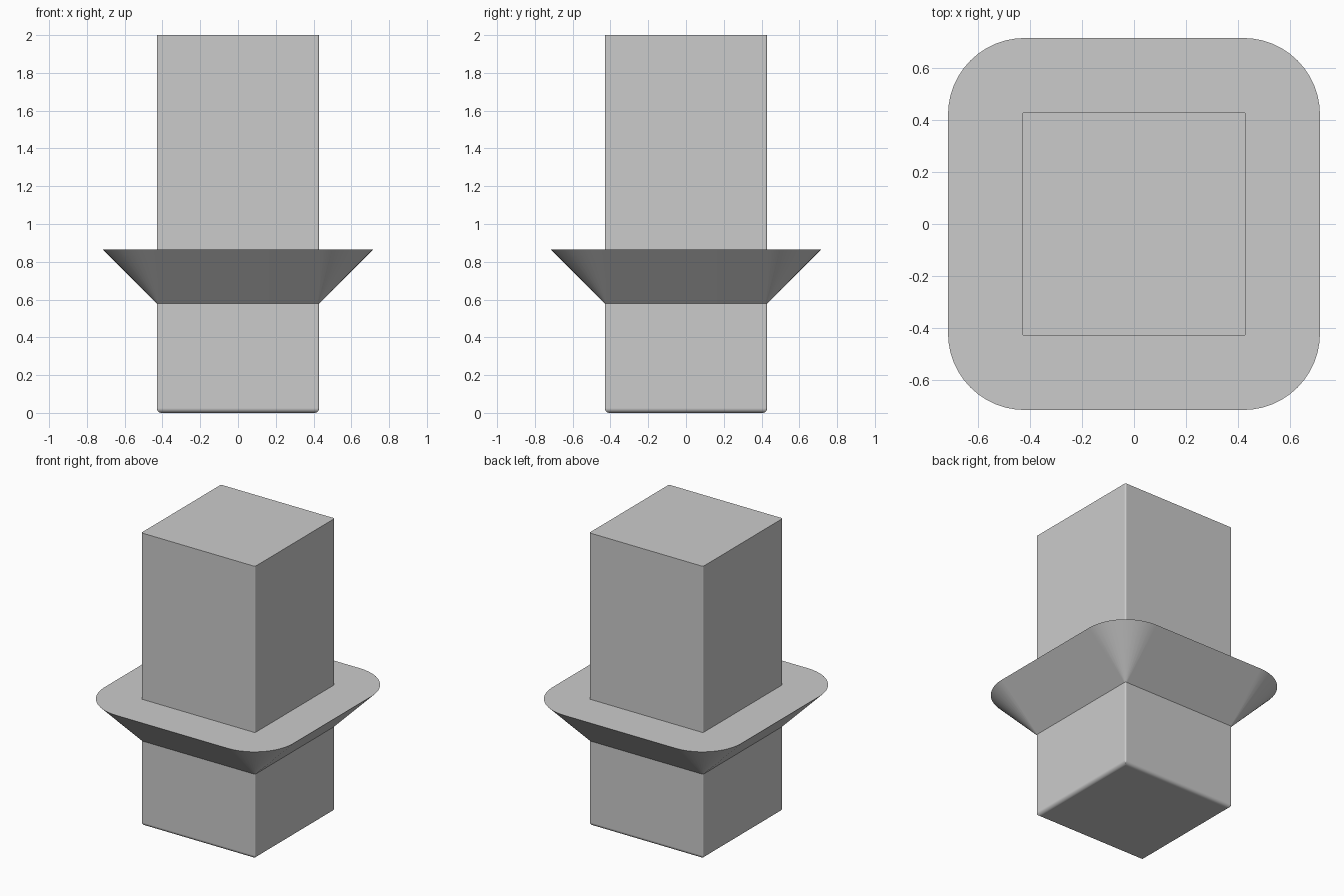
import bpy
import bmesh
from math import cos, sin, pi

HALF, CORNER, FILLET = 0.43, 0.01, 0.025   # post half width, edge radius, bottom rounding
SEGS = 12                                   # segments per rounded corner

cube = bpy.data.objects.get("Cube")
if cube:
    bpy.data.objects.remove(cube, do_unlink=True)


def rounded_square(bm, half, radius, z):
    """Ring of vertices around a square with rounded corners."""
    ring = []
    core = half - radius
    for sx, sy, start in ((1, 1, 0), (-1, 1, pi / 2), (-1, -1, pi), (1, -1, 1.5 * pi)):
        for i in range(SEGS + 1):
            a = start + i / SEGS * pi / 2
            ring.append(bm.verts.new((sx * core + radius * cos(a),
                                      sy * core + radius * sin(a), z)))
    return ring


def loft(name, sections, material):
    """Skin a stack of rounded squares and cap both ends."""
    bm = bmesh.new()
    rings = [rounded_square(bm, *s) for s in sections]
    for low, high in zip(rings, rings[1:]):
        for i in range(len(low)):
            j = (i + 1) % len(low)
            bm.faces.new((low[i], low[j], high[j], high[i]))
    bm.faces.new(rings[0][::-1])
    bm.faces.new(rings[-1])
    mesh = bpy.data.meshes.new(name)
    bm.to_mesh(mesh)
    bm.free()
    mesh.materials.append(material)
    obj = bpy.data.objects.new(name, mesh)
    bpy.context.collection.objects.link(obj)
    return obj


# Plain grey
grey = bpy.data.materials.new("light_grey")
grey.use_nodes = True
grey.diffuse_color = (0.6, 0.6, 0.6, 1)
grey.node_tree.nodes["Principled BSDF"].inputs["Base Color"].default_value = (0.6, 0.6, 0.6, 1)

# Rounded bottom edge of the post
sections = []
for i in range(7):
    a = i / 6 * pi / 2
    inset = FILLET * (1 - sin(a))
    sections.append((HALF - inset, max(CORNER - inset, 0.002), FILLET * (1 - cos(a))))

# Post, flared collar with flat top, then post again
FLARE = 0.285
sections += [(HALF, CORNER, 0.58),
             (HALF + FLARE, CORNER + FLARE, 0.58 + FLARE),
             (HALF, CORNER, 0.58 + FLARE),
             (HALF, CORNER, 2.0)]
post = loft("post_with_collar", sections, grey)

# Smooth rounded edges, flat large faces
bpy.ops.object.select_all(action='DESELECT')
post.select_set(True)
bpy.context.view_layer.objects.active = post
bpy.ops.object.shade_smooth_by_angle(angle=pi / 6)
weighted = post.modifiers.new("flat_face_normals", 'WEIGHTED_NORMAL')
weighted.keep_sharp = True
